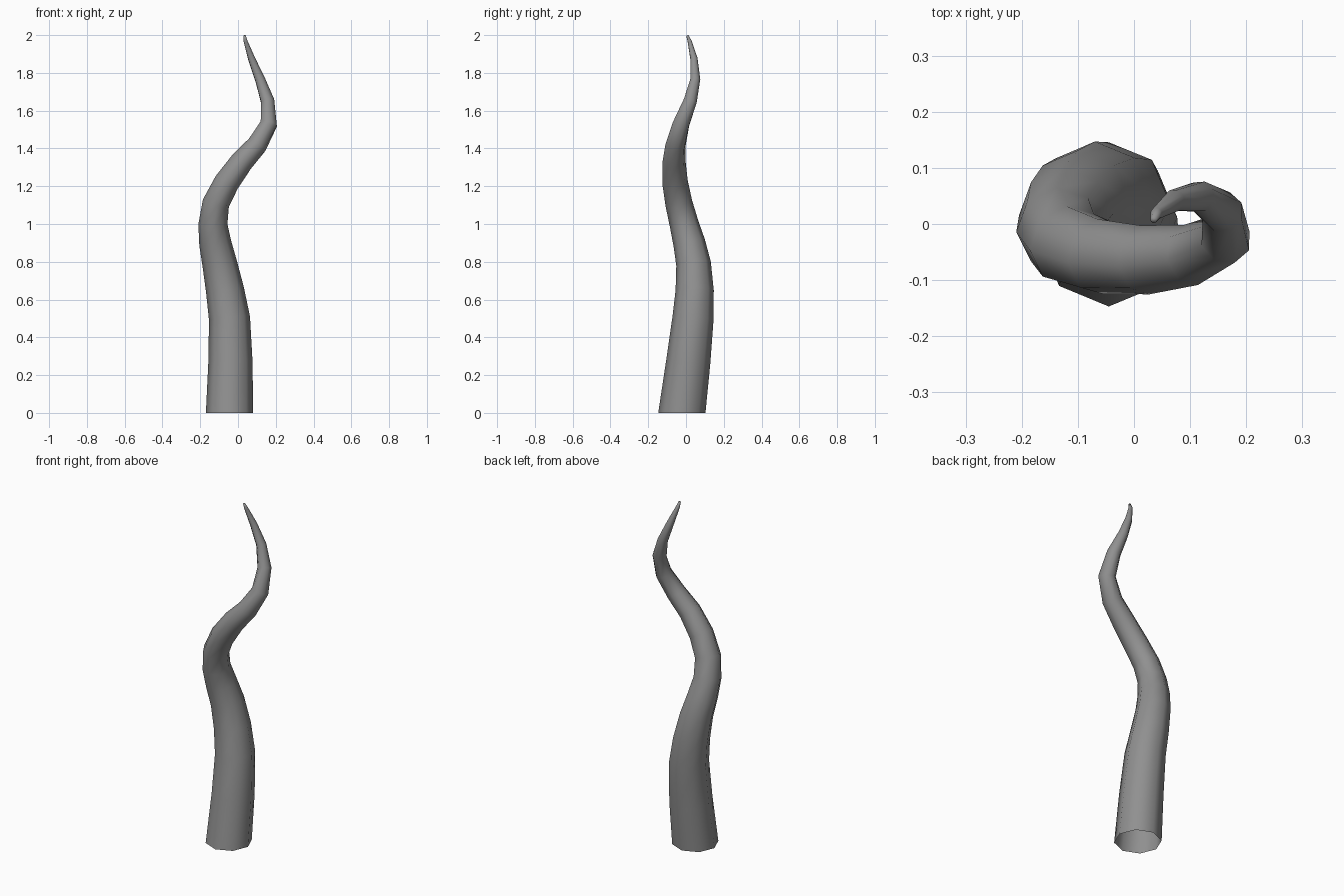
import bpy, bmesh, math
from mathutils import Vector

if "Cube" in bpy.data.objects:
    bpy.data.objects.remove(bpy.data.objects["Cube"])

SIDES = 8
# Centre line and radius of each ring: x, y, z, r
RINGS = [
    (-0.045, -0.022, 0.00, 0.125),
    (-0.040, 0.012, 0.27, 0.117),
    (-0.045, 0.037, 0.50, 0.109),
    (-0.069, 0.046, 0.65, 0.101),
    (-0.097, 0.040, 0.79, 0.092),
    (-0.121, 0.017, 0.90, 0.085),
    (-0.133, -0.010, 1.00, 0.077),
    (-0.117, -0.038, 1.11, 0.072),
    (-0.060, -0.058, 1.22, 0.068),
    (0.020, -0.064, 1.33, 0.062),
    (0.102, -0.055, 1.42, 0.055),
    (0.163, -0.026, 1.53, 0.047),
    (0.157, 0.022, 1.65, 0.038),
    (0.117, 0.049, 1.765, 0.028),
    (0.072, 0.042, 1.875, 0.020),
    (0.040, 0.019, 1.968, 0.011),
    (0.035, 0.007, 1.998, 0.006),
]

pts = [Vector(r[:3]) for r in RINGS]
bm = bmesh.new()
loops = []
side = Vector((1, 0, 0))
for i, p in enumerate(pts):
    # Rings stand square to the path, the base ring lies flat
    if i == 0:
        t = Vector((0, 0, 1))
    else:
        a = (p - pts[i - 1]).normalized()
        b = (pts[i + 1] - p).normalized() if i + 1 < len(pts) else a
        t = (a + b).normalized()
    side = (side - t * side.dot(t)).normalized()
    up = t.cross(side)
    r = RINGS[i][3]
    angles = [2 * math.pi * k / SIDES for k in range(SIDES)]
    loops.append([bm.verts.new(p + r * (side * math.cos(q) + up * math.sin(q))) for q in angles])

# Tube skin, open at the base and closed at the tip
for lo, hi in zip(loops, loops[1:]):
    for k in range(SIDES):
        n = (k + 1) % SIDES
        bm.faces.new((lo[k], lo[n], hi[n], hi[k]))
bm.faces.new(loops[-1])
for f in bm.faces:
    f.smooth = True

mesh = bpy.data.meshes.new("tentacle")
bm.to_mesh(mesh)
bm.free()

# Dark grey skin
mat = bpy.data.materials.new("dark_grey")
mat.diffuse_color = (0.28, 0.28, 0.28, 1)
mat.use_nodes = True
mat.node_tree.nodes["Principled BSDF"].inputs["Base Color"].default_value = mat.diffuse_color
mesh.materials.append(mat)
bpy.context.collection.objects.link(bpy.data.objects.new("tentacle", mesh))
